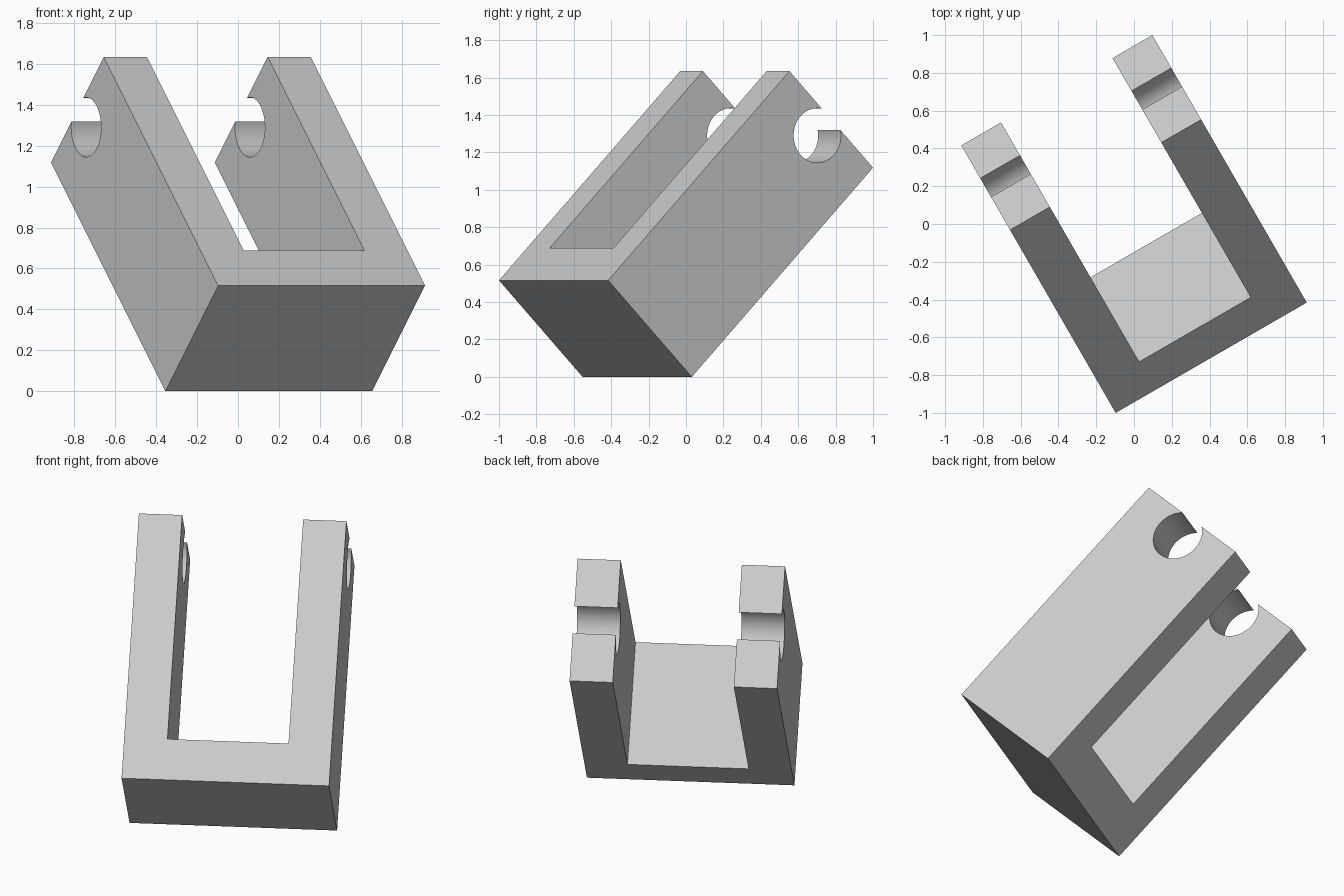
import bpy
import bmesh
from math import radians
from mathutils import Matrix, Vector

cube = bpy.data.objects.get("Cube")
if cube:
    bpy.data.objects.remove(cube, do_unlink=True)

# Bracket proportions, in wall thicknesses
UNIT = 0.24338
WIDTH, LENGTH, DEPTH, WALL = 4.8, 6.5, 3.0, 1.0
HOLE_RADIUS, HOLE_INSET = 0.6, 0.5

grey = bpy.data.materials.new("plain grey")
grey.use_nodes = True
colour = (0.6, 0.6, 0.6, 1)
grey.diffuse_color = colour
grey.node_tree.nodes["Principled BSDF"].inputs["Base Color"].default_value = colour


def make_object(name, bm):
    bmesh.ops.recalc_face_normals(bm, faces=bm.faces)
    mesh = bpy.data.meshes.new(name)
    bm.to_mesh(mesh)
    bm.free()
    mesh.materials.append(grey)
    obj = bpy.data.objects.new(name, mesh)
    bpy.context.collection.objects.link(obj)
    return obj


# U-shaped outline, extruded to the bracket depth
half, slot = WIDTH / 2, WIDTH / 2 - WALL
outline = [(-half, 0), (half, 0), (half, LENGTH), (slot, LENGTH),
           (slot, WALL), (-slot, WALL), (-slot, LENGTH), (-half, LENGTH)]
bm = bmesh.new()
face = bm.faces.new([bm.verts.new((x, y, 0)) for x, y in outline])
extruded = bmesh.ops.extrude_face_region(bm, geom=[face])
top = [v for v in extruded["geom"] if isinstance(v, bmesh.types.BMVert)]
bmesh.ops.translate(bm, verts=top, vec=(0, 0, DEPTH))
bracket = make_object("u_bracket", bm)

# Round pin seat through both arms, open at the arm ends
bm = bmesh.new()
place = (Matrix.Translation((0, LENGTH - HOLE_INSET, DEPTH / 2))
         @ Matrix.Rotation(radians(90), 4, "Y"))
bmesh.ops.create_cone(bm, cap_ends=True, segments=64, radius1=HOLE_RADIUS,
                      radius2=HOLE_RADIUS, depth=WIDTH + 1, matrix=place)
cutter = make_object("pin_seat_cutter", bm)
cutter.hide_render = True

cut = bracket.modifiers.new("pin seat", "BOOLEAN")
cut.operation = "DIFFERENCE"
cut.solver = "EXACT"
cut.object = cutter
bpy.ops.object.select_all(action="DESELECT")
bpy.context.view_layer.objects.active = bracket
bracket.select_set(True)
bpy.ops.object.modifier_apply(modifier=cut.name)
bpy.data.objects.remove(cutter, do_unlink=True)

# Tilt the bracket back, turn it, and rest its lower edge on the ground
tilt = Matrix.Rotation(radians(30), 4, "Z") @ Matrix.Rotation(radians(45), 4, "X")
bracket.data.transform(tilt @ Matrix.Scale(UNIT, 4))
points = [v.co for v in bracket.data.vertices]
low = Vector([min(p[i] for p in points) for i in range(3)])
high = Vector([max(p[i] for p in points) for i in range(3)])
middle = (low + high) / 2
bracket.data.transform(Matrix.Translation((-middle.x, -middle.y, -low.z)))
bpy.ops.object.shade_smooth_by_angle(angle=radians(30))
